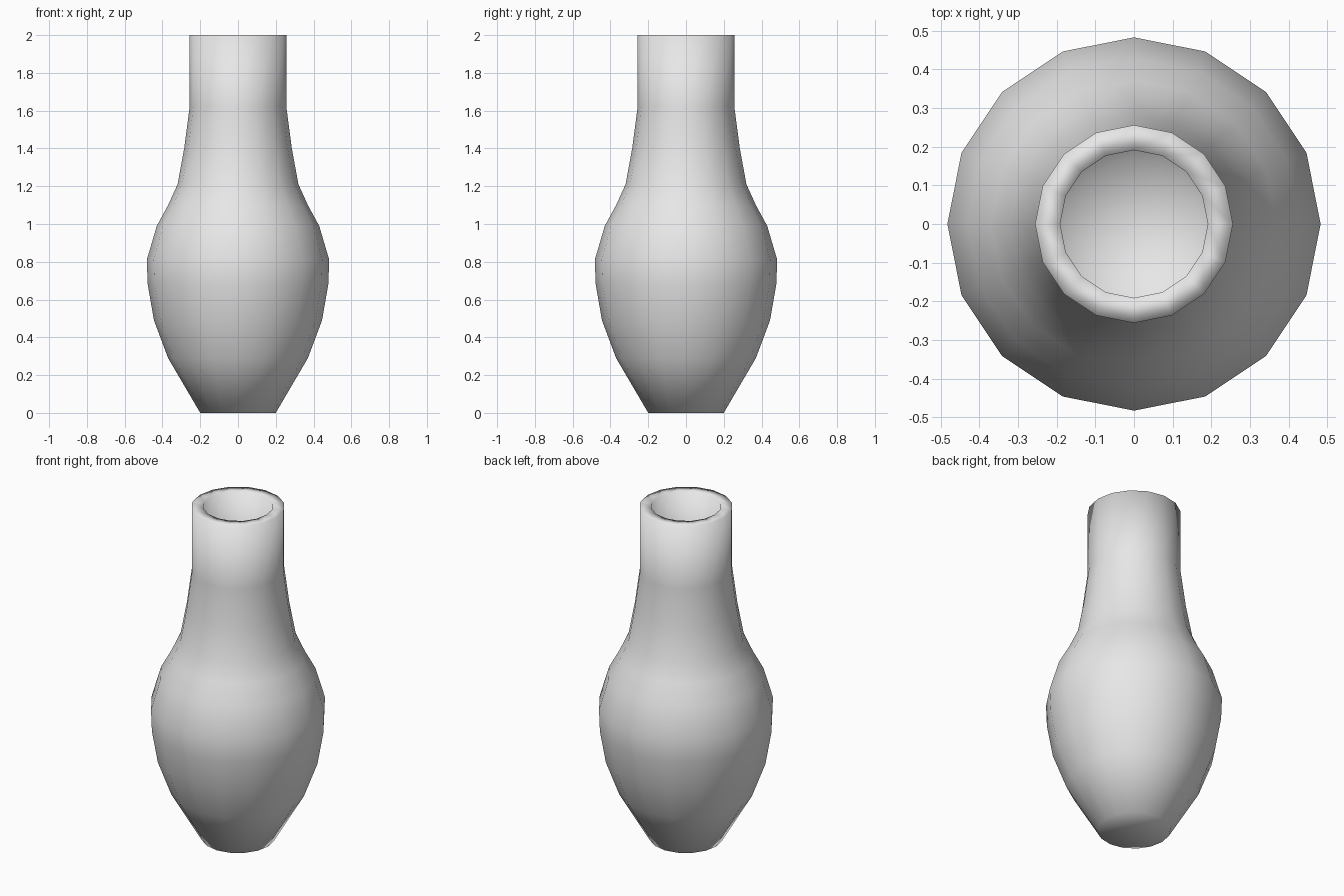
import bpy, bmesh
from math import tau

cube = bpy.data.objects.get("Cube")
if cube:
    bpy.data.objects.remove(cube, do_unlink=True)

SIDES = 16
WALL = 0.065

# Outer silhouette as (radius, height), foot to lip
outer = [(0.2, 0), (0.37, 0.29), (0.445, 0.49), (0.478, 0.68), (0.483, 0.81),
         (0.43, 0.99), (0.37, 1.1), (0.32, 1.21), (0.285, 1.4), (0.256, 1.62), (0.256, 2)]

# Inner wall follows the outer one at a constant thickness, down to the floor
inner = [(r - WALL, z) for r, z in reversed(outer[1:])]
inner.append((outer[0][0] - WALL / 2, WALL))
profile = [(0, 0)] + outer + inner + [(0, WALL)]

# Clay material
clay = bpy.data.materials.new("grey_clay")
clay.use_nodes = True
colour = (0.8, 0.8, 0.8, 1)
clay.diffuse_color = colour
clay.node_tree.nodes["Principled BSDF"].inputs["Base Color"].default_value = colour

# Vase body: spin the profile around the vertical axis
bm = bmesh.new()
verts = [bm.verts.new((r, 0, z)) for r, z in profile]
edges = [bm.edges.new(pair) for pair in zip(verts, verts[1:])]
bmesh.ops.spin(bm, geom=verts + edges, cent=(0, 0, 0), axis=(0, 0, 1),
               angle=tau, steps=SIDES, use_merge=False)
bmesh.ops.remove_doubles(bm, verts=bm.verts[:], dist=0.0005)
bmesh.ops.recalc_face_normals(bm, faces=bm.faces[:])
for face in bm.faces:
    face.smooth = True

mesh = bpy.data.meshes.new("vase_body")
bm.to_mesh(mesh)
bm.free()
mesh.materials.append(clay)
vase = bpy.data.objects.new("vase_body", mesh)
bpy.context.collection.objects.link(vase)
